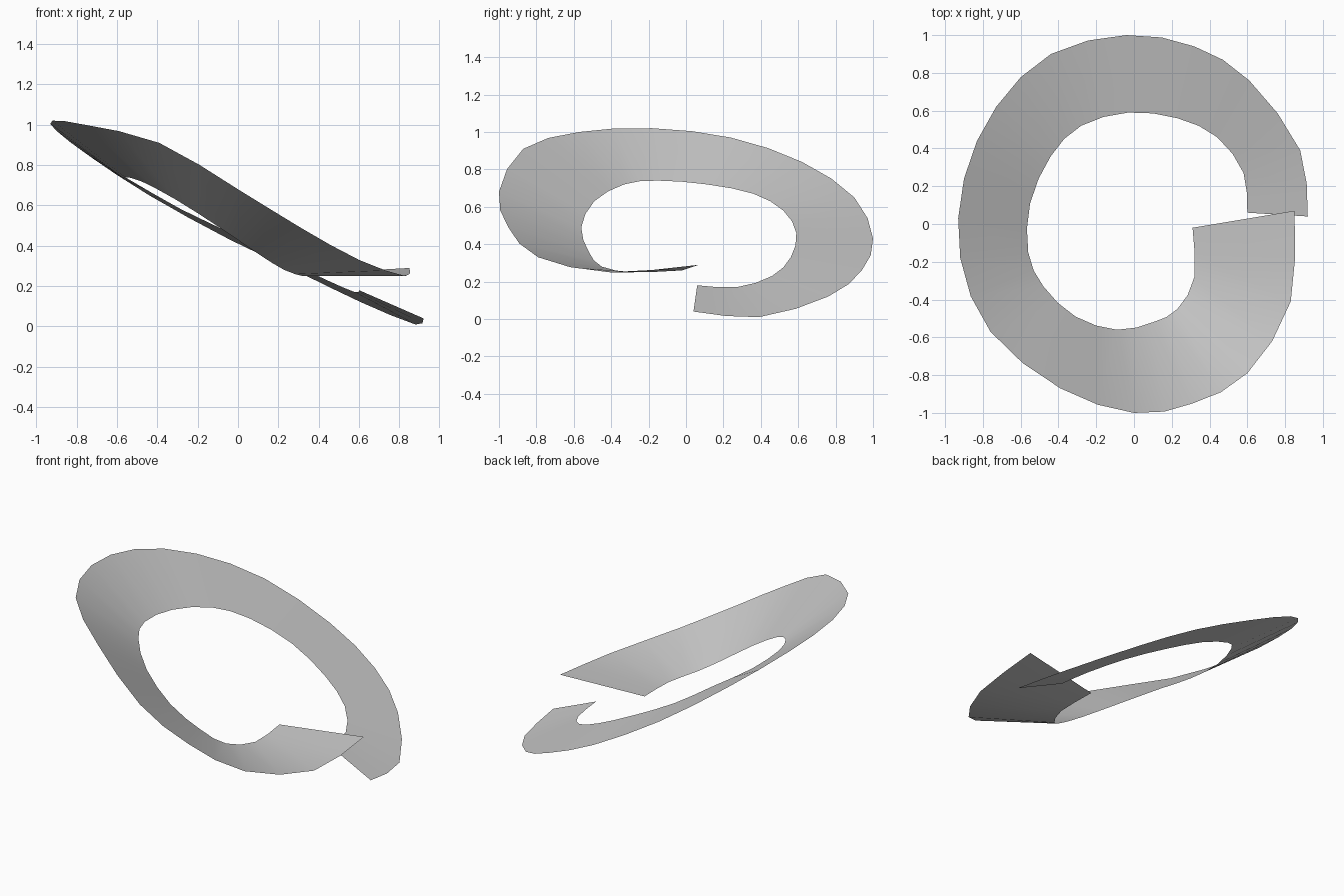
import bpy
import bmesh
import math
from mathutils import Vector

STEPS = 2  # mesh stations per control station

# Outer and inner rim control points, going round from the low end
OUTER = [(.92, .04, .04), (.88, .39, .01), (.61, .76, .12), (.32, .94, .26),
         (-.04, 1, .43), (-.44, .9, .65), (-.73, .62, .84), (-.9, .24, .97),
         (-.92, -.18, 1.02), (-.76, -.57, 1), (-.39, -.87, .91), (0, -1, .68),
         (.31, -.95, .49), (.6, -.79, .33), (.83, -.41, .25), (.85, .07, .29)]
INNER = [(.6, .06, .18), (.58, .27, .17), (.44, .46, .23), (.23, .56, .33),
         (-.03, .59, .46), (-.28, .52, .58), (-.44, .36, .67), (-.55, .11, .72),
         (-.56, -.15, .74), (-.48, -.33, .72), (-.31, -.49, .63), (-.09, -.56, .49),
         (.1, -.52, .36), (.23, -.45, .28), (.32, -.28, .25), (.31, -.02, .26)]


def smooth_path(points):
    """Catmull-Rom path through the points, with mirrored end tangents."""
    pts = [Vector(p) for p in points]
    pts = [pts[0] * 2 - pts[1]] + pts + [pts[-1] * 2 - pts[-2]]
    path = []
    for a, b, c, d in zip(pts, pts[1:], pts[2:], pts[3:]):
        for step in range(STEPS):
            t = step / STEPS
            tangent_b, tangent_c = (c - a) / 2, (d - b) / 2
            path.append(b + tangent_b * t
                        + (3 * (c - b) - 2 * tangent_b - tangent_c) * t ** 2
                        + (2 * (b - c) + tangent_b + tangent_c) * t ** 3)
    return path + [pts[-2]]


def make_material(name, colour):
    material = bpy.data.materials.new(name)
    material.use_nodes = True
    material.diffuse_color = colour
    material.node_tree.nodes["Principled BSDF"].inputs["Base Color"].default_value = colour
    return material


default_cube = bpy.data.objects.get("Cube")
if default_cube:
    bpy.data.objects.remove(default_cube, do_unlink=True)

# Open, tilted ring: a single sheet bridged between the two rims
bm = bmesh.new()
rims = [[bm.verts.new(p) for p in smooth_path(rim)] for rim in (OUTER, INNER)]
outer, inner = rims
for i in range(len(outer) - 1):
    bm.faces.new((outer[i], outer[i + 1], inner[i + 1], inner[i]))

mesh = bpy.data.meshes.new("open_ring_strip")
bm.to_mesh(mesh)
bm.free()
mesh.materials.append(make_material("light grey", (0.6, 0.6, 0.6, 1)))

ring = bpy.data.objects.new("open_ring_strip", mesh)
bpy.context.collection.objects.link(ring)
bpy.context.view_layer.objects.active = ring
ring.select_set(True)
bpy.ops.object.shade_smooth_by_angle(angle=math.radians(40))
